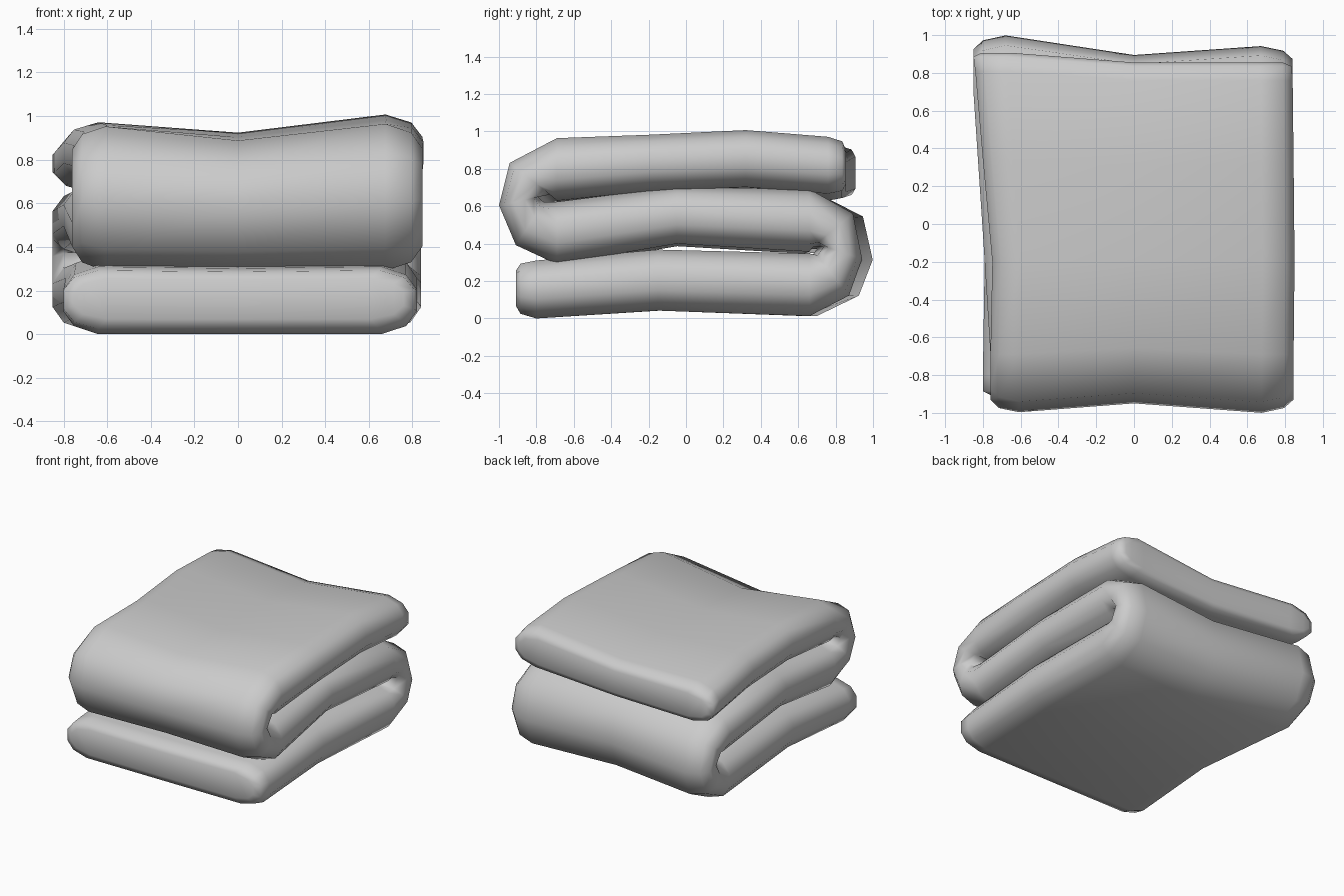
import bpy, bmesh
from math import sin, cos, radians

if "Cube" in bpy.data.objects:
    bpy.data.objects.remove(bpy.data.objects["Cube"])

# Centreline of the S-fold: (y, z, heading in degrees, half thickness, left x, right x, cap scale)
path = [(-0.91, 0.175, 0, 0.15, -0.79, 0.80, 0.62),
        (-0.885, 0.172, 0, 0.152, -0.80, 0.81, 0.88),
        (-0.80, 0.168, 0, 0.155, -0.80, 0.82, 1),
        (-0.15, 0.218, 0, 0.163, -0.79, 0.82, 1)]


def fold(cy, cz, ry, rz, side, headings, xl, xr):
    """Half-ellipse turn; side +1 bends at the back, -1 at the front."""
    for i, heading in enumerate(headings):
        a = radians(45 * i)
        h = 0.167 - 0.06 * sin(a) ** 2
        path.append((cy + side * ry * sin(a), cz - rz * cos(a), heading, h, xl, xr, 1))


fold(0.66, 0.365, 0.18, 0.172, 1, (0, 38, 72, 130, 180), -0.85, 0.84)   # back fold
path.append((-0.05, 0.565, 180, 0.152, -0.80, 0.82, 1))                # middle layer
fold(-0.69, 0.64, 0.205, 0.170, -1, (180, 147, 102, 52, 0), -0.76, 0.845)  # front fold
path += [(-0.20, 0.845, 0, 0.15, -0.75, 0.85, 1),    # top layer
         (0.32, 0.868, 0, 0.152, -0.80, 0.845, 1),
         (0.76, 0.832, 0, 0.152, -0.84, 0.84, 1),
         (0.835, 0.828, 0, 0.15, -0.85, 0.835, 0.88),
         (0.855, 0.825, 0, 0.15, -0.85, 0.83, 0.62)]

# Pillow-edged cross-section: (fraction of half width, fraction of half thickness)
half = [(-1, 0.33), (-0.94, 0.76), (-0.80, 1), (0, 1), (0.80, 1), (0.94, 0.76), (1, 0.33)]
section = half + [(u, -v) for u, v in reversed(half)]

bm = bmesh.new()
rings = []
for k, (y, z, ang, h, xl, xr, cap) in enumerate(path):
    ring = []
    a = radians(ang)
    is_end = k < 3 or k > len(path) - 4
    for u, v in section:
        x = u * (xr if u > 0 else -xl) * (0.95 + 0.05 * min(1, (cap - 0.62) / 0.26))
        d = v * h * cap
        py, pz = y - sin(a) * d, z + cos(a) * d
        # sag across the middle, slight swell and droop at the back left
        mid = max(0, 1 - abs(x) / 0.65)
        left = max(0, min(1, -x / 0.65))
        py *= 1 - (0.0 if is_end else 0.05) * mid
        if py > 0:
            py *= 1 + 0.06 * left
        pz -= pz * pz * (0.08 * mid + 0.05 * left * (0.5 + 0.5 * py))
        ring.append(bm.verts.new((x, py, pz)))
    rings.append(ring)

n = len(section)
for r0, r1 in zip(rings, rings[1:]):
    for i in range(n):
        j = (i + 1) % n
        bm.faces.new((r0[i], r0[j], r1[j], r1[i]))
# End caps as strips between the upper and lower rows
m = len(half)
for r in (rings[0], rings[-1]):
    for i in range(m - 1):
        bm.faces.new((r[i], r[i + 1], r[n - 2 - i], r[n - 1 - i]))
bmesh.ops.recalc_face_normals(bm, faces=bm.faces)

# Rest on the ground
low = min(v.co.z for v in bm.verts)
for v in bm.verts:
    v.co.z -= low
for f in bm.faces:
    f.smooth = True

mesh = bpy.data.meshes.new("folded_blanket")
bm.to_mesh(mesh)
bm.free()
blanket = bpy.data.objects.new("folded_blanket", mesh)
bpy.context.collection.objects.link(blanket)
